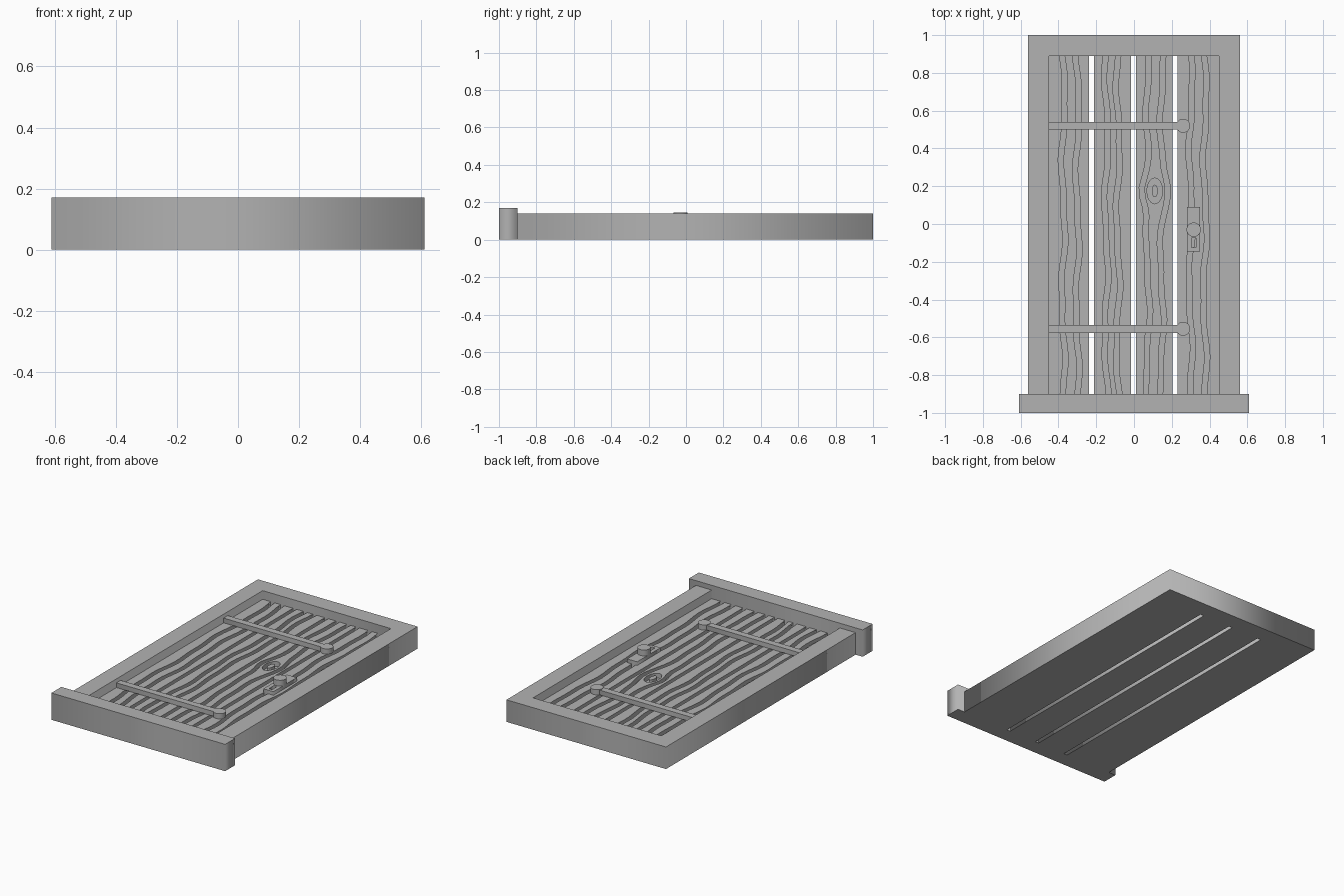
import bpy
import math

if "Cube" in bpy.data.objects:
    bpy.data.objects.remove(bpy.data.objects["Cube"], do_unlink=True)

grey = bpy.data.materials.new("plain_grey")
grey.use_nodes = True
COLOUR = (0.45, 0.45, 0.45, 1)
grey.diffuse_color = COLOUR
grey.node_tree.nodes["Principled BSDF"].inputs["Base Color"].default_value = COLOUR


def slab(name, outlines, bottom, top):
    """Extrude closed outlines; nested outlines become holes and islands."""
    curve = bpy.data.curves.new(name, "CURVE")
    curve.dimensions = "2D"
    curve.fill_mode = "BOTH"
    curve.extrude = (top - bottom) / 2
    for outline in outlines:
        spline = curve.splines.new("POLY")
        spline.points.add(len(outline) - 1)
        for point, (x, y) in zip(spline.points, outline):
            point.co = (x, y, 0, 1)
        spline.use_cyclic_u = True
    obj = bpy.data.objects.new(name, curve)
    bpy.context.collection.objects.link(obj)
    obj.location.z = (top + bottom) / 2
    curve.materials.append(grey)
    bpy.ops.object.select_all(action="DESELECT")
    obj.select_set(True)
    bpy.context.view_layer.objects.active = obj
    bpy.ops.object.convert(target="MESH")
    return obj


def rect(x0, x1, y0, y1):
    return [(x0, y0), (x1, y0), (x1, y1), (x0, y1)]


def ellipse(cx, cy, rx, ry, n=24):
    return [(cx + rx * math.cos(math.tau * i / n), cy + ry * math.sin(math.tau * i / n))
            for i in range(n)]


# Frame and sill
IN, LOW, HIGH = 0.45, -0.9, 0.89
slab("door_frame", [[(-0.56, LOW), (-IN, LOW), (-IN, HIGH), (IN, HIGH),
                     (IN, LOW), (0.56, LOW), (0.56, 1), (-0.56, 1)]], 0, 0.14)
slab("door_sill", [rect(-0.61, 0.61, -1, LOW)], 0, 0.17)

# Planks: a base with raised strips separated by wavy grain grooves
BASE, FACE = 0.055, 0.085
KNOT_X, KNOT_Y = 0.11, 0.175
STEPS = 36
ROWS = [LOW + (HIGH - LOW) * i / STEPS for i in range(STEPS + 1)]


def grain(x, y, seed):
    """Wavy line along a plank, bulging away from the knot."""
    wave = 0.009 * math.sin(9 * y + seed) + 0.004 * math.sin(21 * y + 2 * seed)
    if 0 < x < 0.22:
        near = math.exp(-((y - KNOT_Y) / 0.1) ** 2)
        wave = wave * (1 - near) + math.copysign(0.033, x - KNOT_X) * near
    return x + wave


planks = [(-0.45, -0.237, (-0.375, -0.30)), (-0.212, -0.015, (-0.147, -0.085)),
          (0.01, 0.205, (0.073, 0.147)), (0.23, 0.45, (0.30, 0.375))]
for number, (left, right, grooves) in enumerate(planks, 1):
    slab(f"plank_{number}_base", [rect(left, right, LOW, HIGH)], 0, BASE)
    edges = [[(left, y) for y in ROWS]]
    for g, x in enumerate(grooves):
        for side in (-1, 1):
            edges.append([(grain(x, y, number * 1.9 + g * 0.5) + side * 0.014, y)
                          for y in ROWS])
    edges.append([(right, y) for y in ROWS])
    for s in range(0, len(edges), 2):
        outlines = [edges[s] + edges[s + 1][::-1]]
        if number == 3 and s == 2:
            outlines += [ellipse(KNOT_X, KNOT_Y, 0.041, 0.068),
                         ellipse(KNOT_X, KNOT_Y, 0.016, 0.033)]
        slab(f"plank_{number}_strip_{s // 2 + 1}", outlines, BASE, FACE)

# Strap hinges with round ends
for name, y in (("upper", 0.52), ("lower", -0.555)):
    slab(f"{name}_hinge_strap", [rect(-IN, 0.24, y - 0.021, y + 0.021)], FACE, 0.115)
    slab(f"{name}_hinge_end", [ellipse(0.26, y, 0.037, 0.037)], FACE, 0.118)

# Lock plate with keyhole, and knob
slab("lock_plate", [rect(0.28, 0.35, -0.145, 0.09),
                    rect(0.305, 0.327, -0.125, -0.075)], BASE, 0.108)
slab("door_knob", [ellipse(0.316, -0.03, 0.038, 0.038)], 0.1, 0.145)
